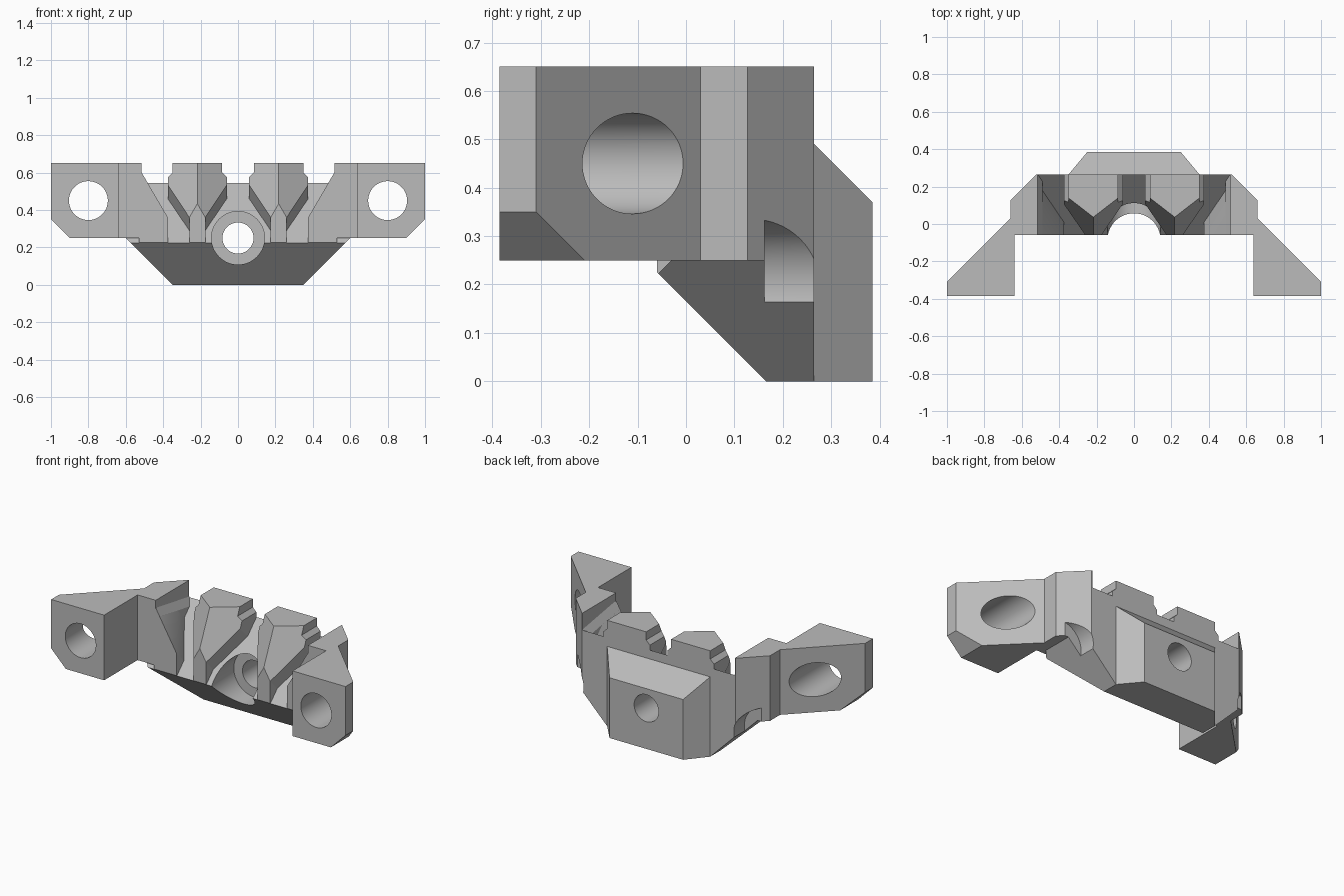
import bpy, bmesh, math
from mathutils import Matrix, Vector

if "Cube" in bpy.data.objects:
    bpy.data.objects.remove(bpy.data.objects["Cube"])

grey = bpy.data.materials.new("light grey")
grey.use_nodes = True
grey.diffuse_color = (0.5, 0.5, 0.5, 1)
grey.node_tree.nodes["Principled BSDF"].inputs["Base Color"].default_value = (0.5, 0.5, 0.5, 1)


def link(name, bm):
    mesh = bpy.data.meshes.new(name)
    bm.to_mesh(mesh)
    bm.free()
    obj = bpy.data.objects.new(name, mesh)
    bpy.context.scene.collection.objects.link(obj)
    return obj


def cutter(x, z, radius, y0, y1):
    """Cylinder along y used for drilling."""
    bm = bmesh.new()
    place = Matrix.Translation((x, (y0 + y1) / 2, z)) @ Matrix.Rotation(math.pi / 2, 4, "X")
    bmesh.ops.create_cone(bm, cap_ends=True, segments=64, radius1=radius,
                          radius2=radius, depth=y1 - y0, matrix=place)
    obj = link("drill", bm)
    obj.hide_render = True
    return obj


def part(name, low, high, planes=(), holes=(), mirror=False):
    """Box trimmed by planes (point, outward normal), then drilled and mirrored."""
    low, high = Vector(low), Vector(high)
    bm = bmesh.new()
    size = high - low
    bmesh.ops.create_cube(bm, size=1, matrix=Matrix.Translation((low + high) / 2)
                          @ Matrix.Diagonal((*size, 1)))
    for point, normal in planes:
        geom = bm.verts[:] + bm.edges[:] + bm.faces[:]
        bmesh.ops.bisect_plane(bm, geom=geom, dist=1e-6, plane_co=point,
                               plane_no=Vector(normal).normalized(), clear_outer=True)
        rim = [e for e in bm.edges if e.is_boundary]
        if rim:
            bmesh.ops.edgeloop_fill(bm, edges=rim)
    bmesh.ops.recalc_face_normals(bm, faces=bm.faces[:])
    obj = link(name, bm)
    drills = [cutter(*h) for h in holes]
    for drill in drills:
        mod = obj.modifiers.new("hole", "BOOLEAN")
        mod.operation, mod.solver, mod.object = "DIFFERENCE", "EXACT", drill
    if mirror:
        mod = obj.modifiers.new("mirror", "MIRROR")
        mod.use_mirror_merge = False
    # Bake the modifiers and remove the drills
    graph = bpy.context.evaluated_depsgraph_get()
    mesh = bpy.data.meshes.new_from_object(obj.evaluated_get(graph))
    obj.modifiers.clear()
    obj.data = mesh
    for drill in drills:
        bpy.data.objects.remove(drill)
    mesh.materials.clear()
    mesh.materials.append(grey)
    mesh.shade_smooth()
    mesh.set_sharp_from_angle(angle=math.radians(25))
    return obj


FRONT, BACK, TOP = -0.06, 0.265, 0.65
corner = [((0.66, 0.127, 0), (1, 1, 0)), ((-0.66, 0.127, 0), (-1, 1, 0))]
underside = ((0, 0.165, 0), (0, -1, -1))
above_ramp = ((0, 0, 0.27), (0, 1, -1))
bore = (0, 0.25, 0.083, -0.5, 0.5)
counterbore = (0, 0.25, 0.142, -0.5, 0.162)
notches = [(s * 0.65, 0.195, 0.14, 0.162, 0.5) for s in (1, -1)]

# Core with sloping ramp on top, tapered sides and chamfered underside
part("ramp_core", (-0.62, FRONT, 0), (0.62, BACK, 0.56),
     corner + [underside, ((0, 0, 0.28), (0, -1, 1)),
               ((0.35, 0, 0), (1, 0, -1)), ((-0.35, 0, 0), (-1, 0, -1))],
     [bore, counterbore] + notches)

# Chamfered block on the back
part("back_block", (-0.35, 0.255, 0), (0.35, 0.385, 0.5),
     [((0, BACK, 0.49), (0, 1, 1)),
      ((0.35, BACK, 0), (0.12, 0.1, 0)), ((-0.35, BACK, 0), (-0.12, 0.1, 0))],
     [bore])

# Mounting ears with bolt holes
part("mounting_ear", (0.64, -0.385, 0.25), (1, 0.05, TOP),
     [((0.66, 0.03, 0), (1, 1, 0)), ((0.9, 0, 0.25), (1, 0, -1))],
     [(0.8, 0.45, 0.104, -0.6, 0.3)], mirror=True)

# Side plates, their lip and the flared outer channel wall
part("side_plate", (0.517, FRONT, 0.25), (0.66, BACK, TOP), corner[:1], notches[:1], mirror=True)
lip = ((0.49, 0, 0.575), (-1, 0, 1))
part("side_lip", (0.49, FRONT, 0.2), (0.53, BACK, 0.6),
     [lip, above_ramp, underside, ((0.49, FRONT, 0.557), (-0.041, 0.004, 0.024))] + corner[:1],
     mirror=True)
part("channel_wall", (0.375, FRONT, 0.2), (0.53, BACK, 0.6),
     [lip, above_ramp, underside,
      ((0.375, 0.01, 0.29), (-0.902, 0.305, 0.305)),
      ((0.375, FRONT, 0.36), (-0.041, 0.004, 0.024))] + corner[:1], mirror=True)

# Pointed teeth between the channels
MID, NARROW, WIDE, NECK = 0.2175, 0.0425, 0.1575, 0.1325
flare, wall, chamfer = [], [], []
for s in (1, -1):
    flare.append(((MID + s * NARROW, FRONT, 0.36), (s * 0.576, -0.745, 0.333)))
    wall.append(((MID + s * NARROW, 0.01, 0.29), (s * 0.902, -0.305, -0.305)))
    chamfer.append(((MID + s * NECK, 0, 0.6), (s, 0, 1)))
part("tooth_body", (MID - WIDE, FRONT, 0.2), (MID + WIDE, BACK, 0.6),
     [above_ramp, underside] + wall + flare + chamfer, mirror=True)
part("tooth_top", (MID - NECK, FRONT, 0.59), (MID + NECK, BACK, TOP), wall + flare, mirror=True)
part("tooth_nose", (MID - NARROW, FRONT, 0.2), (MID + NARROW, 0.2, 0.6),
     [above_ramp, underside] + flare, mirror=True)
